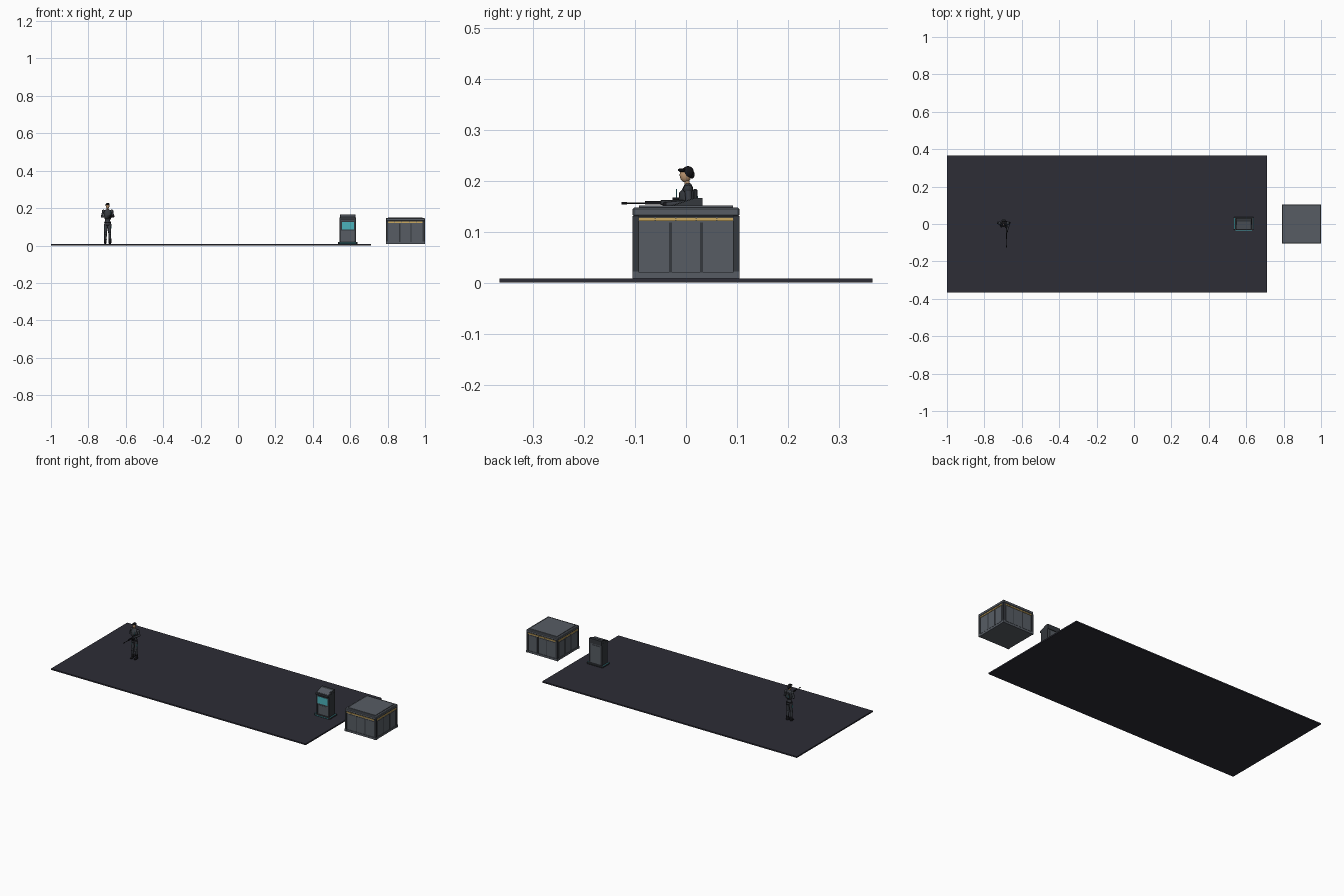
import bpy, bmesh, math
from mathutils import Vector

cube = bpy.data.objects.get("Cube")
if cube:
    bpy.data.objects.remove(cube, do_unlink=True)


def material(name, rgb):
    m = bpy.data.materials.new(name)
    m.use_nodes = True
    m.diffuse_color = (*rgb, 1)
    m.node_tree.nodes["Principled BSDF"].inputs["Base Color"].default_value = (*rgb, 1)
    return m


FLOOR = material("floor slate", (0.026, 0.026, 0.037))
GREY = material("panel grey", (0.095, 0.108, 0.127))
DARK = material("dark metal", (0.035, 0.04, 0.047))
BLACK = material("black", (0.008, 0.008, 0.01))
TEAL = material("teal glow", (0.07, 0.45, 0.5))
YELLOW = material("warning yellow", (0.6, 0.4, 0.12))
SKIN = material("skin", (0.5, 0.3, 0.16))
SUIT = material("suit grey", (0.04, 0.045, 0.055))


def finish(name, bm, mat, smooth=False):
    bmesh.ops.recalc_face_normals(bm, faces=bm.faces)
    me = bpy.data.meshes.new(name)
    bm.to_mesh(me)
    bm.free()
    me.materials.append(mat)
    if smooth:
        me.shade_smooth()
    ob = bpy.data.objects.new(name, me)
    bpy.context.collection.objects.link(ob)
    return ob


def box(name, lo, hi, mat, bevel=0):
    bm = bmesh.new()
    bmesh.ops.create_cube(bm, size=1)
    for v in bm.verts:
        v.co = [(a + b) / 2 + c * (b - a) for a, b, c in zip(lo, hi, v.co)]
    ob = finish(name, bm, mat)
    if bevel:
        mod = ob.modifiers.new("bevel", "BEVEL")
        mod.width, mod.segments = bevel, 1
    return ob


def ball(name, centre, radii, mat):
    bm = bmesh.new()
    bmesh.ops.create_uvsphere(bm, u_segments=16, v_segments=10, radius=1)
    for v in bm.verts:
        v.co = [c + r * p for c, r, p in zip(centre, radii, v.co)]
    return finish(name, bm, mat, True)


def limb(name, a, b, r1, r2, mat, sides=12):
    a, b = Vector(a), Vector(b)
    bm = bmesh.new()
    bmesh.ops.create_cone(bm, cap_ends=True, segments=sides, radius1=r1, radius2=r2, depth=(b - a).length)
    turn = (b - a).to_track_quat("Z", "Y")
    for v in bm.verts:
        v.co = turn @ v.co + (a + b) / 2
    ob = finish(name, bm, mat, True)
    ob.data.set_sharp_from_angle(angle=math.radians(50))
    return ob


def loft(name, centre, rings, mat, sides=16):
    """Elliptic rings given as (z, half width, half depth, y shift)."""
    bm = bmesh.new()
    loops = []
    for z, w, d, y in rings:
        loops.append([bm.verts.new((centre[0] + w * math.cos(t), centre[1] + y + d * math.sin(t), z))
                      for t in [math.tau * i / sides for i in range(sides)]])
    for p, q in zip(loops, loops[1:]):
        for i in range(sides):
            j = (i + 1) % sides
            bm.faces.new((p[i], p[j], q[j], q[i]))
    bm.faces.new(loops[0])
    bm.faces.new(loops[-1])
    return finish(name, bm, mat, True)


def side_profile(name, x0, x1, points, mat):
    """Extrude a (y, z) outline along x."""
    bm = bmesh.new()
    face = bm.faces.new([bm.verts.new((x0, y, z)) for y, z in points])
    new = bmesh.ops.extrude_face_region(bm, geom=[face])["geom"]
    for v in new:
        if isinstance(v, bmesh.types.BMVert):
            v.co.x = x1
    return finish(name, bm, mat)


Z0 = 0.008
box("floor_slab", (-1, -0.365, 0), (0.71, 0.365, Z0), FLOOR)

# Storage crate
CX, H = 0.895, 0.1
box("crate_body", (CX - H, -H, Z0), (CX + H, H, 0.132), GREY)
box("crate_skirt", (CX - H - .003, -H - .003, Z0), (CX + H + .003, H + .003, 0.02), GREY)
box("crate_lid", (CX - H - .005, -H - .005, 0.13), (CX + H + .005, H + .005, 0.147), GREY, .003)
box("crate_lid_plate", (CX - .092, -.092, 0.146), (CX + .092, .092, 0.151), GREY)
for sx in (-1, 1):
    for sy in (-1, 1):
        x, y = CX + sx * .0985, sy * .0985
        box("crate_corner_post", (x - .006, y - .006, 0.02), (x + .006, y + .006, 0.131), DARK)
        box("crate_foot", (x - .0065, y - .0065, Z0), (x + .0065, y + .0065, 0.022), GREY)


def crate_side(name, u, w, z0, z1, depth, mat):
    for s in (-1, 1):
        a, b = sorted((s * (H - .001), s * (H + depth)))
        box(name, (CX + u - w, a, z0), (CX + u + w, b, z1), mat)
        box(name, (CX + a, u - w, z0), (CX + b, u + w, z1), mat)


for u in (-.06, 0, .06):
    crate_side("crate_panel", u, .026, 0.022, 0.116, .002, GREY)
for u in (-.03, .03):
    crate_side("crate_rib_gap", u, .003, 0.02, 0.118, .001, DARK)
for i in range(5):
    crate_side("crate_stripe", (i - 2) * .04, .0185, 0.121, 0.128, .004, YELLOW)
crate_side("crate_stripe_backing", 0, .1, 0.122, 0.127, .0035, YELLOW)

# Control terminal
KX = 0.587
box("terminal_base", (KX - .053, -.033, Z0), (KX + .053, .037, 0.018), DARK, .002)
box("terminal_base_light", (KX - .045, -.0345, 0.011), (KX + .045, -.032, 0.015), TEAL)
box("terminal_body", (KX - .038, -.022, 0.017), (KX + .038, .028, 0.15), GREY)
for s in (-1, 1):
    x = KX + s * .039
    box("terminal_side_rail", (x - .004, -.026, 0.017), (x + .004, .03, 0.15), DARK)
    x = KX + s * .05
    box("terminal_side_light", (x - .002, -.028, 0.017), (x + .002, .032, 0.0195), TEAL)
side_profile("terminal_head", KX - .042, KX + .042,
             [(-.033, .138), (-.033, .149), (.018, .166), (.032, .166), (.032, .138)], DARK)
side_profile("terminal_desk_panel", KX - .035, KX + .035,
             [(-.028, .149), (-.028, .152), (.013, .1657), (.013, .162)], GREY)
box("terminal_screen_frame", (KX - .035, -.026, 0.08), (KX + .035, -.021, 0.133), DARK)
box("terminal_screen", (KX - .032, -.0275, 0.085), (KX + .032, -.025, 0.127), TEAL)
box("terminal_front_panel", (KX - .028, -.024, 0.028), (KX + .028, -.021, 0.075), GREY)
box("terminal_back_panel", (KX - .026, .027, 0.03), (KX + .026, .031, 0.13), GREY)

# Standing guard
PX = -0.697
loft("torso", (PX, .004), [(.108, .017, .013, 0), (.12, .018, .014, 0), (.135, .013, .01, 0),
                           (.155, .018, .014, -.002), (.175, .021, .014, -.002),
                           (.188, .017, .009, 0), (.194, .006, .006, 0)], SUIT)
loft("chest_vest", (PX, .004), [(.142, .016, .013, 0), (.156, .0195, .016, -.002),
                                (.176, .02, .0155, -.002), (.183, .015, .011, 0)], DARK)
loft("belt", (PX, .004), [(.12, .0185, .0145, 0), (.127, .017, .013, 0)], BLACK)
box("back_pack", (PX - .012, .014, .15), (PX + .012, .023, .184), DARK, .003)
limb("neck", (PX, .003, .19), (PX, .001, .204), .0052, .005, SKIN)
ball("head", (PX, -.001, .211), (.0095, .0115, .0145), SKIN)
ball("hair", (PX, .004, .216), (.0112, .0115, .0125), BLACK)
ball("hair_bun", (PX, .012, .212), (.006, .005, .008), BLACK)
box("goggles", (PX - .0095, -.0145, .217), (PX + .0095, -.002, .224), BLACK, .002)
for s in (-1, 1):
    box("goggle_lens", (PX + s * .005 - .0035, -.0155, .2185), (PX + s * .005 + .0035, -.014, .2225), DARK)
    hip, knee, ankle = (PX + s * .009, .004, .115), (PX + s * .011, 0, .064), (PX + s * .0125, .006, .02)
    limb("thigh", knee, hip, .0075, .011, SUIT)
    limb("shin", ankle, knee, .0055, .008, SUIT)
    ball("knee_pad", (knee[0], -.004, .064), (.007, .006, .009), DARK)
    limb("boot_shaft", (ankle[0], .006, .014), (ankle[0], .004, .036), .007, .008, BLACK)
    ball("boot", (ankle[0], -.003, .0135), (.007, .015, .0055), BLACK)
    box("thigh_light", (PX + s * .019 - .001, -.002, .09), (PX + s * .019 + .001, .004, .104), TEAL)
    box("pack_light", (PX + s * .007 - .002, .0225, .156), (PX + s * .007 + .002, .024, .17), TEAL)
    # Arms fold in to the rifle
    shoulder, elbow = (PX + s * .022, .004, .183), (PX + s * .03, .006, .156)
    hand = (PX + .017, -.04, .153) if s > 0 else (PX + .012, -.015, .154)
    ball("shoulder_pad", shoulder, (.009, .009, .009), DARK)
    limb("upper_arm", elbow, shoulder, .006, .0075, SUIT)
    ball("elbow", elbow, (.0065, .0065, .0065), DARK)
    limb("forearm", elbow, hand, .006, .0045, SUIT)
    ball("glove", hand, (.0055, .006, .0055), BLACK)

# Rifle held at the waist
GX = PX + .016
box("rifle_body", (GX - .003, -.05, .152), (GX + .003, -.004, .162), DARK, .001)
box("rifle_stock", (GX - .0025, -.006, .15), (GX + .0025, .016, .16), BLACK)
box("rifle_handguard", (GX - .0028, -.08, .153), (GX + .0028, -.05, .16), BLACK)
box("rifle_magazine", (GX - .002, -.035, .138), (GX + .002, -.025, .153), BLACK)
box("rifle_sight", (GX - .002, -.026, .162), (GX + .002, -.014, .167), BLACK)
box("sight_glass", (GX - .002, -.02, .167), (GX + .002, -.018, .184), TEAL)
limb("rifle_barrel", (GX, -.08, .156), (GX, -.118, .156), .0016, .0016, BLACK, 8)
limb("rifle_muzzle", (GX, -.116, .156), (GX, -.126, .156), .0025, .0025, BLACK, 8)
